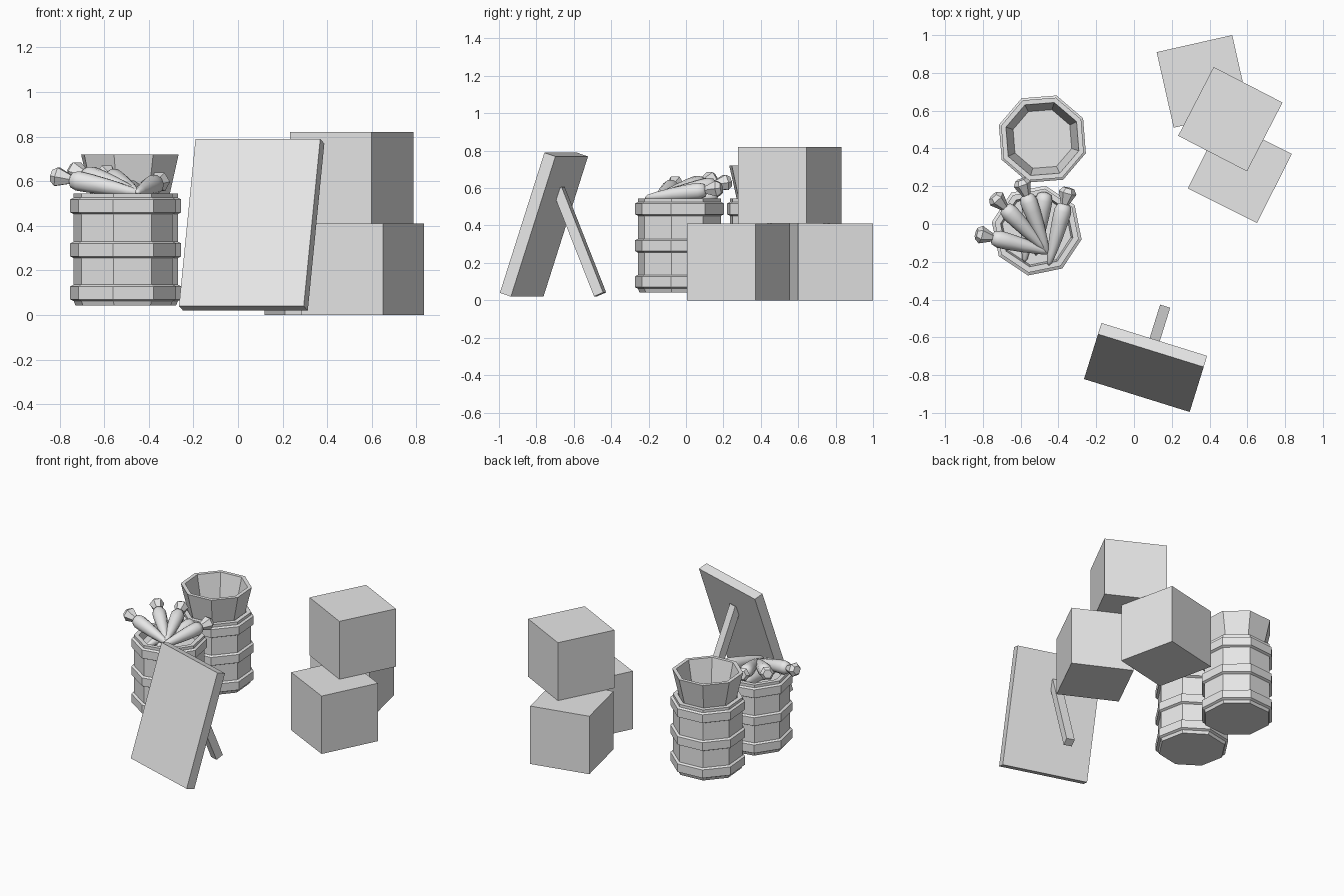
import bpy, bmesh, math
from mathutils import Matrix, Vector

cube = bpy.data.objects.get("Cube")
if cube:
    bpy.data.objects.remove(cube, do_unlink=True)

grey = bpy.data.materials.new("plain_grey")
grey.use_nodes = True
GREY = (0.8, 0.8, 0.8, 1)
grey.diffuse_color = GREY
grey.node_tree.nodes["Principled BSDF"].inputs["Base Color"].default_value = GREY


def finish(name, bm, matrix, smooth=False):
    bmesh.ops.recalc_face_normals(bm, faces=bm.faces)
    for f in bm.faces:
        f.smooth = smooth
    mesh = bpy.data.meshes.new(name)
    bm.to_mesh(mesh)
    bm.free()
    mesh.materials.append(grey)
    ob = bpy.data.objects.new(name, mesh)
    ob.matrix_world = matrix
    bpy.context.collection.objects.link(ob)
    return ob


def box(name, lo, hi, matrix):
    """Box between two local corners."""
    bm = bmesh.new()
    bmesh.ops.create_cube(bm, size=1)
    lo, hi = Vector(lo), Vector(hi)
    for v in bm.verts:
        v.co = Vector(lo[i] + (v.co[i] + 0.5) * (hi[i] - lo[i]) for i in range(3))
    return finish(name, bm, matrix)


def lathe(name, profile, sides, matrix, smooth=False):
    """Turn (radius, height) points round local z and cap both ends."""
    bm = bmesh.new()
    rings = []
    for r, z in profile:
        angles = [math.tau * i / sides for i in range(sides)]
        rings.append([bm.verts.new((r * math.cos(a), r * math.sin(a), z)) for a in angles])
    for a, b in zip(rings, rings[1:]):
        for i in range(sides):
            j = (i + 1) % sides
            bm.faces.new((a[i], a[j], b[j], b[i]))
    bm.faces.new(rings[0])
    bm.faces.new(rings[-1])
    return finish(name, bm, matrix, smooth)


def place(x, y, z, turn, tilt=0):
    return (Matrix.Translation((x, y, z)) @ Matrix.Rotation(math.radians(turn), 4, "Z")
            @ Matrix.Rotation(math.radians(tilt), 4, "X"))


# Crates: two on the ground, one stacked on top
H = 0.205
for name, x, y, z, turn in (("front_crate", 0.56, 0.28, 0, -26.6),
                            ("back_crate", 0.365, 0.755, 0, 12.7),
                            ("top_crate", 0.51, 0.555, 2 * H, -27.3)):
    box(name, (-H, -H, 0), (H, H, 2 * H), place(x, y, z, turn))

# Leaning sign board with its rear strut
box("sign_board", (-0.293, 0, 0), (0.293, 0.065, 0.79), place(0.015, -0.908, 0.04, -17.3, -18.4))
box("sign_strut", (-0.028, -0.055, 0), (0.028, 0, 0.61), place(0.165, -0.435, 0.042, -17.3, 22.4))

# Eight-sided barrels with three raised hoops and a shallow recess
BODY, HOOP = 0.226, 0.242
barrel = [(0.218, 0.042)]
for z in (0.07, 0.263, 0.46):
    barrel += [(BODY, z - 0.008), (HOOP, z), (HOOP, z + 0.058), (BODY, z + 0.066)]
barrel += [(BODY, 0.545), (0.195, 0.545), (0.185, 0.49)]
lathe("front_barrel", barrel, 8, place(-0.515, -0.035, 0, -11))
lathe("back_barrel", barrel, 8, place(-0.485, 0.45, 0, -18))

# Flared bucket sitting in the back barrel
bucket = [(0.178, 0.5), (0.23, 0.72), (0.203, 0.72), (0.163, 0.54)]
lathe("bucket", bucket, 8, place(-0.485, 0.45, 0, -18))

# Carrots: tapered root plus a flared six-sided leaf stub
root = [(0.016, 0.085), (0.036, 0.095), (0.046, 0.125), (0.044, 0.18), (0.036, 0.27),
        (0.024, 0.36), (0.014, 0.41), (0.004, 0.425)]
leaf = [(0.03, 0), (0.048, 0.025), (0.018, 0.1)]
carrots = (((-0.835, -0.05, 0.625), (-0.44, -0.15, 0.545), True),
           ((-0.745, 0.15, 0.65), (-0.445, -0.16, 0.55), True),
           ((-0.6, 0.235, 0.635), (-0.455, -0.16, 0.555), True),
           ((-0.345, 0.19, 0.6), (-0.45, -0.21, 0.55), True),
           ((-0.46, 0.25, 0.58), (-0.52, -0.17, 0.51), False),
           ((-0.53, 0.22, 0.55), (-0.58, -0.2, 0.51), False))
for i, (head, tip, leafy) in enumerate(carrots, 1):
    aim = (Vector(tip) - Vector(head)).to_track_quat("Z", "Y").to_matrix().to_4x4()
    m = Matrix.Translation(head) @ aim
    lathe(f"carrot_root_{i}", root, 10, m, smooth=True)
    if leafy:
        lathe(f"carrot_leaf_{i}", leaf, 6, m)
